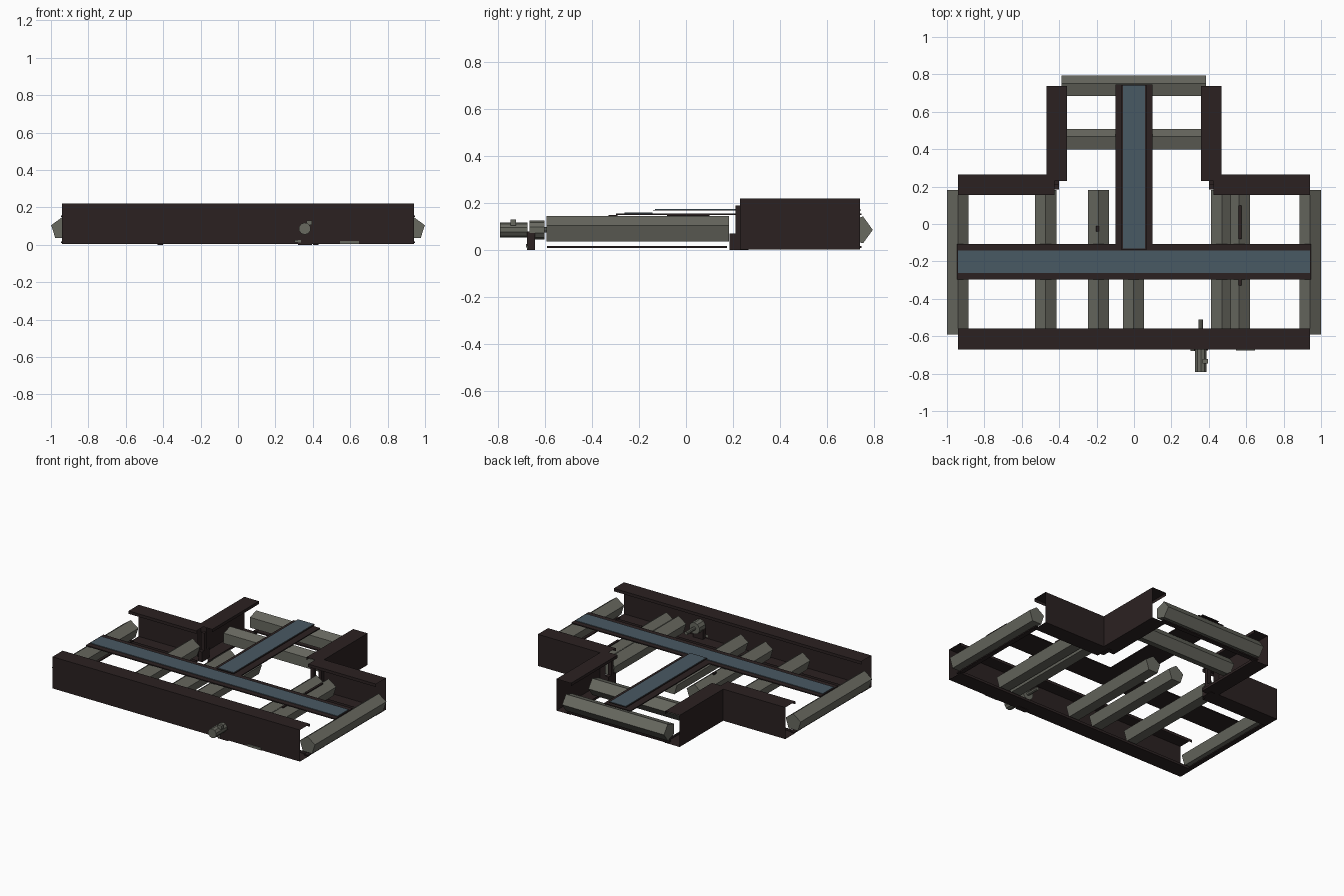
import bpy, bmesh, math
from mathutils import Vector, Matrix

if "Cube" in bpy.data.objects:
    bpy.data.objects.remove(bpy.data.objects["Cube"])


def material(name, rgb):
    m = bpy.data.materials.new(name)
    m.diffuse_color = (*rgb, 1)
    m.use_nodes = True
    m.node_tree.nodes["Principled BSDF"].inputs["Base Color"].default_value = m.diffuse_color
    return m


DARK = material("dark_brown_steel", (0.024, 0.0155, 0.0155))
GREY = material("roller_grey", (0.14, 0.142, 0.118))
BLUE = material("belt_blue", (0.066, 0.1, 0.125))


def finish(name, bm, mat):
    me = bpy.data.meshes.new(name)
    bm.to_mesh(me)
    bm.free()
    me.materials.append(mat)
    ob = bpy.data.objects.new(name, me)
    bpy.context.collection.objects.link(ob)
    return ob


def box(name, x, y, z, mat):
    bm = bmesh.new()
    bmesh.ops.create_cube(bm, size=1)
    for v in bm.verts:
        v.co = [a + (c + 0.5) * (b - a) for c, (a, b) in zip(v.co, (x, y, z))]
    return finish(name, bm, mat)


def prism(name, p0, p1, radius, sides, apex, mat):
    """Bar with a regular cross-section from p0 to p1, one corner towards apex."""
    p0, p1, u = Vector(p0), Vector(p1), Vector(apex)
    w = (p1 - p0).normalized().cross(u)
    bm = bmesh.new()
    rings = []
    for p in (p0, p1):
        rings.append([bm.verts.new(p + radius * (u * math.cos(t) + w * math.sin(t)))
                      for t in (2 * math.pi * i / sides for i in range(sides))])
    a, b = rings
    for i in range(sides):
        j = (i + 1) % sides
        bm.faces.new((a[i], a[j], b[j], b[i]))
    bm.faces.new(a)
    bm.faces.new(b)
    bmesh.ops.recalc_face_normals(bm, faces=bm.faces)
    return finish(name, bm, mat)


def rail(name, start, end, inward):
    """Sheet-metal C channel: web on the outside, lipped flanges inward."""
    d = Vector((*inward, 0))
    w, h, lip = 0.11, 0.22, 0.02
    profile = [(w, h - lip), (w, h), (0, h), (0, 0.003), (w, 0.003), (w, lip)]
    bm = bmesh.new()
    rows = [[bm.verts.new(Vector((*p, 0)) + d * o + Vector((0, 0, z)))
             for o, z in profile] for p in (start, end)]
    for i in range(len(profile) - 1):
        bm.faces.new((rows[0][i], rows[0][i + 1], rows[1][i + 1], rows[1][i]))
    bmesh.ops.recalc_face_normals(bm, faces=bm.faces)
    # make the web face outwards
    web = min(bm.faces, key=lambda f: f.calc_center_median().dot(d))
    if web.normal.dot(d) > 0:
        bmesh.ops.reverse_faces(bm, faces=bm.faces)
    return finish(name, bm, DARK)


# Frame rails
rail("front_rail", (-0.94, -0.67), (0.94, -0.67), (0, 1))
for s, side in ((-1, "left"), (1, "right")):
    rail(f"back_rail_{side}", (s * 0.425, 0.265), (s * 0.94, 0.265), (0, -1))
    rail(f"branch_rail_{side}", (s * 0.468, 0.23), (s * 0.468, 0.738), (-s, 0))
    # Corner brackets joining the rails
    xs = sorted((s * 0.402, s * 0.43))
    box(f"corner_bracket_{side}", xs, (0.185, 0.265), (0, 0.07), DARK)
    box(f"corner_post_{side}", xs, (0.21, 0.232), (0, 0.19), DARK)
    # Bottom ties under the end rollers
    box(f"bottom_tie_{side}", sorted((s * 0.915, s * 0.946)), (-0.59, 0.175), (0.01, 0.018), DARK)
box("bottom_tie_back", (-0.385, 0.385), (0.715, 0.746), (0.01, 0.018), DARK)

# Five-sided rollers across the main line and the branch
RZ, RR = 0.086, 0.06
for i, x in enumerate((-0.942, -0.472, -0.19, -0.003, 0.47, 0.562, 0.942)):
    prism(f"main_roller_{i + 1}", (x, -0.592, RZ), (x, 0.182, RZ), RR, 5, (0, 0, 1), GREY)
for i, y in enumerate((0.448, 0.733)):
    prism(f"branch_roller_{i + 1}", (-0.388, y, RZ), (0.386, y, RZ), RR, 5, (0, 1, 0), GREY)

# Belts: dark backing plates with blue surfaces
box("main_belt_backing", (-0.947, 0.947), (-0.298, -0.108), (0.149, 0.156), DARK)
box("main_belt", (-0.94, 0.94), (-0.262, -0.142), (0.156, 0.16), BLUE)
box("branch_belt_backing", (-0.1, 0.1), (-0.108, 0.745), (0.149, 0.156), DARK)
box("branch_belt_edge", (-0.066, 0.066), (-0.14, 0.742), (0.168, 0.171), DARK)
box("branch_belt", (-0.06, 0.06), (-0.132, 0.74), (0.171, 0.174), BLUE)

# Drive motor on the front rail
prism("motor_body", (0.357, -0.79, RZ), (0.357, -0.672, RZ), 0.032, 10, (0, 0, 1), GREY)
prism("motor_gearbox", (0.357, -0.665, RZ), (0.357, -0.6, RZ), 0.04, 10, (0, 0, 1), GREY)
prism("motor_shaft", (0.357, -0.6, RZ), (0.357, -0.51, RZ), 0.012, 8, (0, 0, 1), GREY)
box("motor_terminal_box", (0.365, 0.395), (-0.745, -0.722), (0.105, 0.13), GREY)
box("motor_bracket", (0.32, 0.395), (-0.675, -0.64), (0, 0.08), DARK)

# Small plates and fixings
box("front_plate_wide", (0.545, 0.648), (-0.676, -0.669), (0.004, 0.02), GREY)
box("front_plate_small", (0.303, 0.338), (-0.68, -0.669), (0.012, 0.026), GREY)
box("roller_clip_back", (0.56, 0.576), (-0.08, 0.1), (0.143, 0.15), DARK)
box("roller_clip_front", (0.56, 0.576), (-0.33, -0.29), (0.143, 0.15), DARK)
box("roller_clip_centre", (-0.204, -0.188), (-0.04, -0.01), (0.14, 0.15), DARK)
